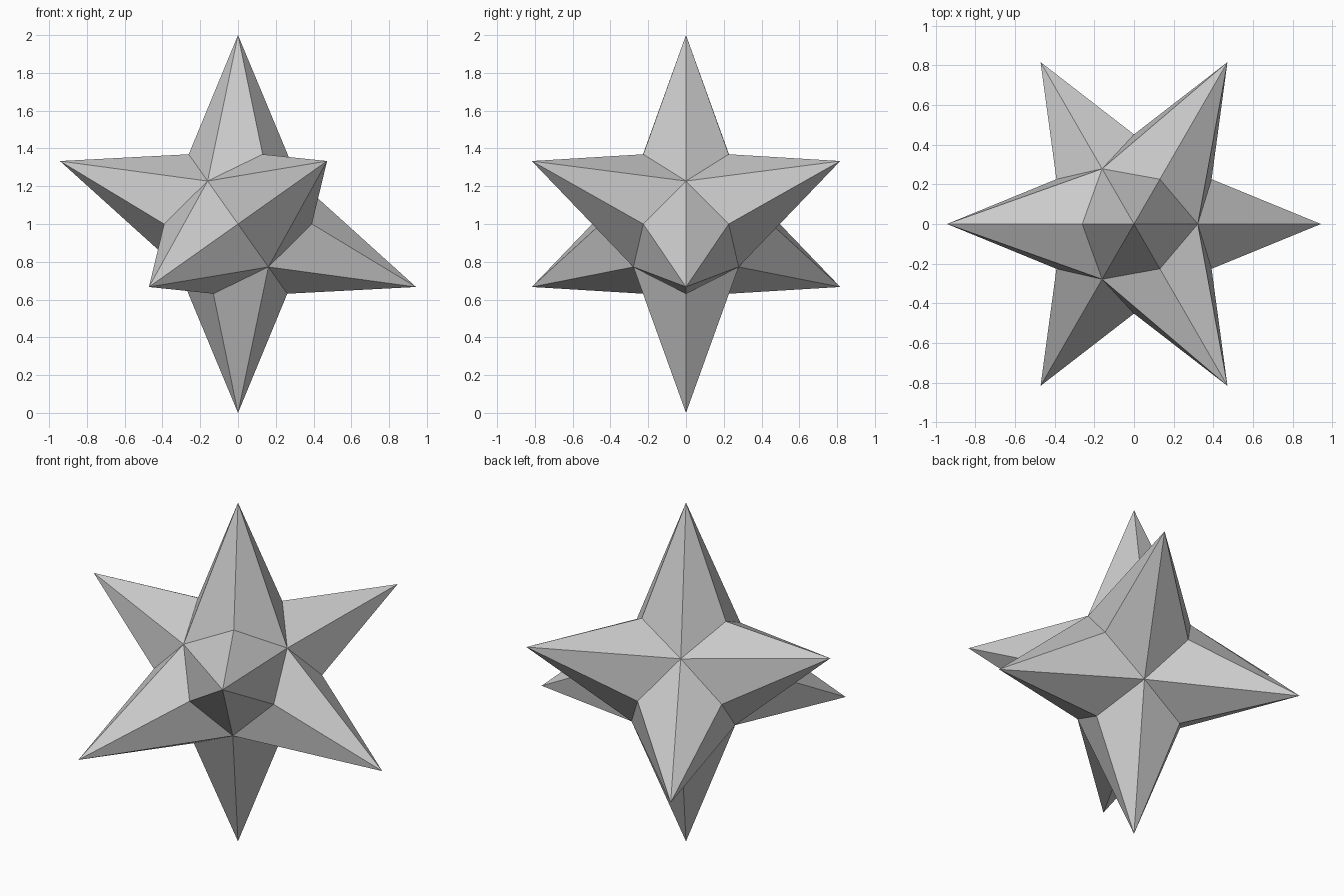
import bpy, bmesh
from math import sqrt
from mathutils import Matrix, Vector

if "Cube" in bpy.data.objects:
    bpy.data.objects.remove(bpy.data.objects["Cube"])

# Radii for spike tips, valley points between two spikes, and pits between four
RADIUS = {3: 1.0, 2: 0.452, 1: 0.394}

grey = bpy.data.materials.new("light grey")
grey.diffuse_color = (0.6, 0.6, 0.6, 1)
grey.use_nodes = True
grey.node_tree.nodes["Principled BSDF"].inputs["Base Color"].default_value = grey.diffuse_color


def order(v):
    """3 = cube corner, 2 = edge midpoint, 1 = face centre."""
    return sum(abs(c) > 0.01 for c in v.co)


# Cube cut into four squares per side
bm = bmesh.new()
bmesh.ops.create_cube(bm, size=2)
bmesh.ops.subdivide_edges(bm, edges=bm.edges[:], cuts=1, use_grid_fill=True)

# Split each square from corner to face centre
for f in bm.faces[:]:
    tip = next(v for v in f.verts if order(v) == 3)
    pit = next(v for v in f.verts if order(v) == 1)
    bmesh.utils.face_split(f, tip, pit)

# Pull the points to their radii, giving eight six-sided spikes
for v in bm.verts:
    v.co = v.co.normalized() * RADIUS[order(v)]

# Stand the star on one spike
x = Vector((2, -1, -1)) / sqrt(6)
y = Vector((0, 1, -1)) / sqrt(2)
z = Vector((1, 1, 1)) / sqrt(3)
bm.transform(Matrix.Translation((0, 0, 1)) @ Matrix((x, y, z)).to_4x4())
bmesh.ops.recalc_face_normals(bm, faces=bm.faces[:])

mesh = bpy.data.meshes.new("spiked_star")
bm.to_mesh(mesh)
bm.free()
mesh.materials.append(grey)
star = bpy.data.objects.new("spiked_star", mesh)
bpy.context.collection.objects.link(star)
